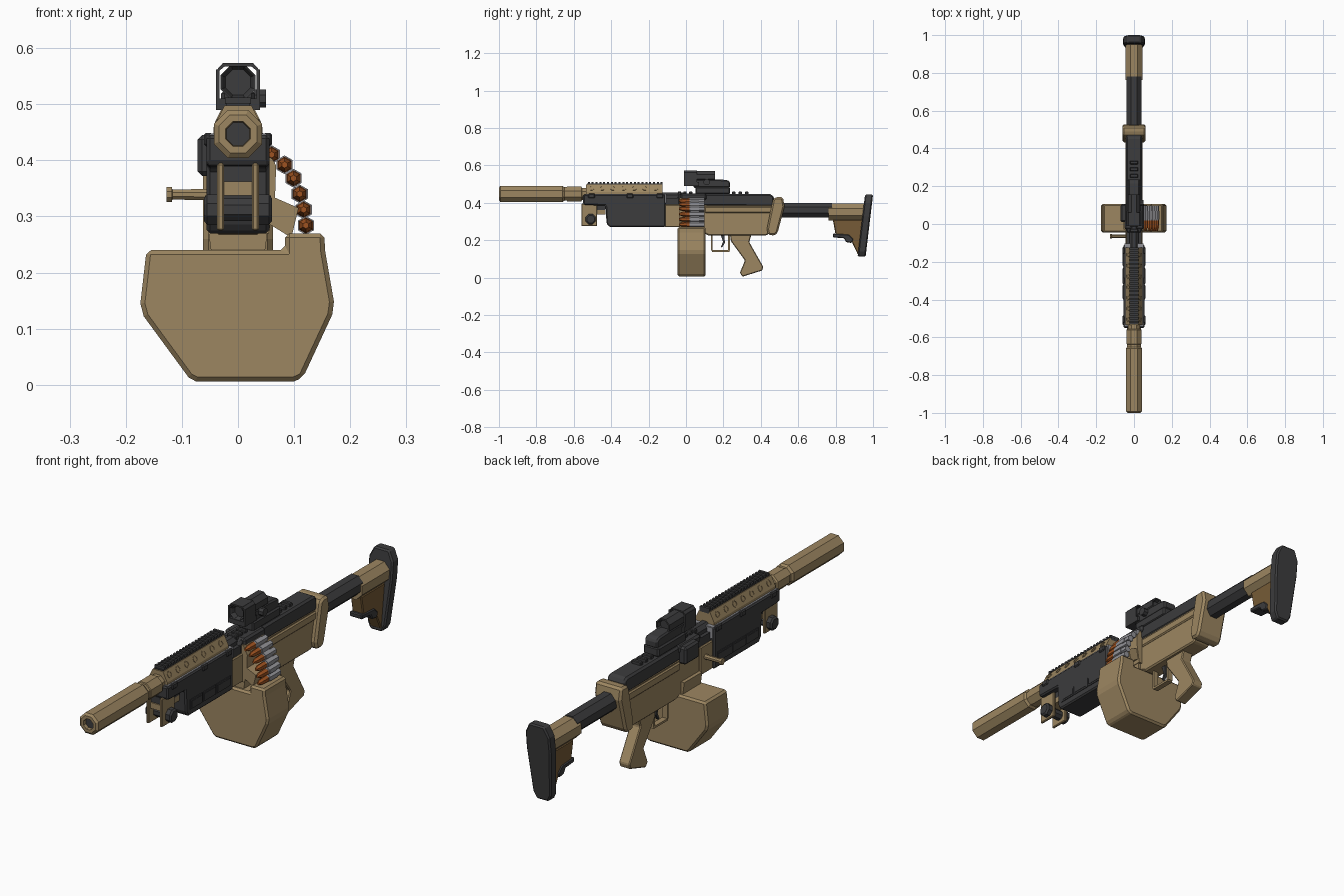
import bpy, bmesh, math
from mathutils import Vector


def material(name, rgb):
    m = bpy.data.materials.new(name)
    m.diffuse_color = (*rgb, 1)
    return m


TAN = material("tan", (0.335, 0.24, 0.12))
DARK = material("dark grey", (0.045, 0.045, 0.047))
BROWN = material("brown", (0.18, 0.105, 0.038))
STEEL = material("steel grey", (0.29, 0.29, 0.31))
COPPER = material("copper", (0.34, 0.085, 0.015))


def finish(name, bm, mat, bevel=0.0):
    bmesh.ops.recalc_face_normals(bm, faces=bm.faces[:])
    me = bpy.data.meshes.new(name)
    bm.to_mesh(me)
    bm.free()
    me.materials.append(mat)
    ob = bpy.data.objects.new(name, me)
    bpy.context.collection.objects.link(ob)
    if bevel:
        b = ob.modifiers.new("chamfer", 'BEVEL')
        b.width, b.segments, b.limit_method = bevel, 1, 'ANGLE'
    return ob


def prism(name, pts, axis, lo, hi, mat, bevel=0.0):
    """Extrude a profile: (y,z) along x, or (x,z) along y."""
    put = (lambda p, t: (t, p[0], p[1])) if axis == 'x' else (lambda p, t: (p[0], t, p[1]))
    bm = bmesh.new()
    a = [bm.verts.new(put(p, lo)) for p in pts]
    b = [bm.verts.new(put(p, hi)) for p in pts]
    bm.faces.new(a)
    bm.faces.new(b)
    for i in range(len(pts)):
        j = (i + 1) % len(pts)
        bm.faces.new((a[i], a[j], b[j], b[i]))
    return finish(name, bm, mat, bevel)


def box(name, x, y, z, mat, bevel=0.0):
    return prism(name, [(y[0], z[0]), (y[1], z[0]), (y[1], z[1]), (y[0], z[1])], 'x', x[0], x[1], mat, bevel)


def lathe(name, rings, c, mat, n=8, axis='y'):
    """Faceted turned part from (position, apothem) rings; c = centre on the other two axes."""
    bm = bmesh.new()
    loops = []
    for t, r in rings:
        r /= math.cos(math.pi / n)
        ring = []
        for i in range(n):
            a = (i + 0.5) * 2 * math.pi / n
            u, v = c[0] + r * math.cos(a), c[1] + r * math.sin(a)
            ring.append(bm.verts.new((u, t, v) if axis == 'y' else (t, u, v)))
        loops.append(ring)
    for a, b in zip(loops, loops[1:]):
        for i in range(n):
            j = (i + 1) % n
            bm.faces.new((a[i], a[j], b[j], b[i]))
    bm.faces.new(loops[0])
    bm.faces.new(loops[-1])
    return finish(name, bm, mat)


def mirrored(pts):
    return pts + [(-x, z) for x, z in reversed(pts)]


# Muzzle and barrel
BZ = 0.447
lathe("suppressor", [(-0.975, 0.02), (-1.0, 0.022), (-1.0, 0.034), (-0.992, 0.043), (-0.66, 0.043), (-0.65, 0.036),
                     (-0.635, 0.036)], (0, BZ), TAN)
lathe("muzzle_bore", [(-0.985, 0.0205), (-0.97, 0.0205)], (0, BZ), DARK)
lathe("barrel_collar", [(-0.64, 0.033), (-0.635, 0.039), (-0.56, 0.039), (-0.555, 0.033), (-0.53, 0.033)], (0, BZ), TAN)
lathe("barrel", [(-0.55, 0.025), (0, 0.025)], (0, 0.43), DARK)

# Handguard
prism("handguard", [(-0.55, 0.445), (-0.55, 0.395), (-0.54, 0.388), (-0.43, 0.385), (-0.425, 0.29), (-0.41, 0.27),
                    (-0.11, 0.27), (-0.11, 0.445)], 'x', -0.056, 0.056, DARK, 0.006)
box("handguard_deck", (-0.051, 0.051), (-0.54, -0.108), (0.438, 0.4475), STEEL)
prism("upper_handguard", mirrored([(0.044, 0.43), (0.044, 0.458), (0.024, 0.498)]), 'y', -0.535, -0.125, TAN)
box("top_rail", (-0.021, 0.021), (-0.53, -0.125), (0.49, 0.502), DARK)
for i in range(20):
    y = -0.525 + i * 0.0205
    box("rail_tooth", (-0.023, 0.023), (y, y + 0.011), (0.50, 0.512), DARK)
for s in (-1, 1):
    for i in range(7):
        hole = lathe("vent_hole", [(-0.002, 0.013), (0.002, 0.013), (0.002, 0.009), (0, 0.009)], (0, 0), TAN)
        hole.rotation_mode = 'QUATERNION'
        hole.rotation_quaternion = Vector((s * 0.04, 0, 0.02)).to_track_quat('Y', 'Z')
        hole.location = (s * 0.034, -0.505 + i * 0.057, 0.478)
    for y in (-0.505, -0.30, -0.14):
        box("side_clip", sorted((s * 0.045, s * 0.061)), (y - 0.018, y + 0.018), (0.425, 0.449), DARK, 0.004)
    for a, b in ((-0.395, -0.325), (-0.31, -0.235), (-0.22, -0.135)):
        box("handguard_frame", sorted((s * 0.05, s * 0.059)), (a - 0.005, b + 0.005), (0.297, 0.337), DARK)
        box("handguard_slot", sorted((s * 0.05, s * 0.0605)), (a, b), (0.304, 0.33), DARK)
    # Folded bipod mount
    box("bipod_leg", sorted((s * 0.025, s * 0.037)), (-0.56, -0.475), (0.275, 0.395), TAN, 0.003)
    lathe("bipod_knob", [(s * 0.037, 0.027), (s * 0.055, 0.027), (s * 0.061, 0.02)], (-0.51, 0.312), DARK, 8, 'x')
box("bipod_block", (-0.027, 0.027), (-0.55, -0.43), (0.337, 0.362), TAN)
box("bipod_bracket", (-0.027, 0.027), (-0.545, -0.43), (0.36, 0.39), DARK)
lathe("bipod_axle", [(-0.03, 0.02), (0.03, 0.02)], (-0.51, 0.312), DARK, 8, 'x')

# Receiver
box("front_trunnion", (-0.046, 0.046), (-0.115, -0.03), (0.27, 0.39), TAN, 0.004)
box("trunnion_top", (-0.04, 0.04), (-0.125, -0.03), (0.385, 0.425), DARK)
box("trunnion_plate", (-0.051, 0.051), (-0.113, -0.104), (0.40, 0.446), STEEL)
prism("receiver", [(-0.04, 0.39), (-0.04, 0.27), (0.10, 0.235), (0.12, 0.225), (0.43, 0.225), (0.46, 0.25), (0.48, 0.39)],
      'x', -0.04, 0.04, TAN, 0.006)
box("receiver_ledge", (-0.046, 0.046), (0.10, 0.46), (0.345, 0.38), TAN, 0.005)
prism("feed_tray", [(0, 0.27), (0.055, 0.27), (0.066, 0.335), (0.068, 0.39), (0.05, 0.425), (0, 0.425)],
      'y', -0.035, 0.10, TAN)
prism("top_cover", [(-0.045, 0.385), (-0.045, 0.435), (-0.03, 0.446), (0.45, 0.446), (0.47, 0.435), (0.47, 0.38)],
      'x', -0.042, 0.042, DARK, 0.008)
box("feed_cover", (-0.05, 0.052), (-0.03, 0.11), (0.415, 0.449), DARK, 0.008)
box("feed_exit", (-0.072, -0.035), (0.01, 0.105), (0.372, 0.445), DARK, 0.008)
for y in (-0.035, -0.005, 0.025, 0.255, 0.29, 0.325):
    box("cover_rib", (-0.022, 0.022), (y - 0.009, y + 0.009), (0.44, 0.46), DARK, 0.003)
prism("rear_cap", [(0.465, 0.42), (0.48, 0.43), (0.518, 0.43), (0.527, 0.38), (0.49, 0.24), (0.475, 0.225), (0.44, 0.228),
                   (0.432, 0.26)], 'x', -0.062, 0.062, TAN, 0.013)
lathe("charging_handle", [(-0.04, 0.01), (-0.117, 0.009), (-0.118, 0.013), (-0.127, 0.013)], (-0.065, 0.339), TAN, 8, 'x')

# Ammunition box and belt
prism("ammo_box", [(-0.163, 0.24), (-0.174, 0.145), (-0.168, 0.122), (-0.088, 0.013), (-0.075, 0.006), (0.1, 0.006),
                   (0.116, 0.013), (0.168, 0.125), (0.171, 0.148), (0.155, 0.24), (0.154, 0.27), (0.084, 0.27),
                   (0.084, 0.24)], 'y', -0.045, 0.105, TAN, 0.008)
prism("box_neck", mirrored([(0.047, 0.23), (0.055, 0.29)]), 'y', -0.03, 0.09, TAN)
prism("belt_ramp", [(0.05, 0.29), (0.095, 0.262), (0.108, 0.315), (0.06, 0.336)], 'y', -0.035, 0.095, TAN)
for x, z in ((0.06, 0.41), (0.083, 0.392), (0.099, 0.368), (0.11, 0.34), (0.117, 0.312), (0.121, 0.284)):
    lathe("cartridge_case", [(0.018, 0.0125), (0.098, 0.0125)], (x, z), STEEL, 6)
    lathe("belt_link", [(0.025, 0.0145), (0.07, 0.0145)], (x, z), STEEL, 6)
    lathe("bullet_tip", [(-0.038, 0.005), (-0.018, 0.011), (0.02, 0.0125)], (x, z), COPPER, 6)

# Grip and trigger
prism("grip", [(0.235, 0.23), (0.24, 0.195), (0.315, 0.092), (0.288, 0.025), (0.302, 0.005), (0.408, 0.038), (0.413, 0.058),
               (0.338, 0.19), (0.35, 0.23)], 'x', -0.025, 0.025, TAN, 0.004)
box("guard_front", (-0.012, 0.012), (0.133, 0.142), (0.145, 0.23), TAN)
box("guard_bottom", (-0.012, 0.012), (0.138, 0.232), (0.138, 0.147), TAN)
box("guard_rear", (-0.012, 0.012), (0.225, 0.234), (0.145, 0.23), TAN)
prism("trigger", [(0.185, 0.23), (0.205, 0.23), (0.208, 0.185), (0.192, 0.16), (0.186, 0.164), (0.198, 0.19)],
      'x', -0.006, 0.006, DARK)

# Stock
lathe("buffer_tube", [(0.49, 0.039), (0.78, 0.039)], (0, 0.361), DARK)
lathe("stock_body", [(0.762, 0.045), (0.955, 0.045)], (0, 0.35), TAN)
prism("stock_lower", [(0.785, 0.31), (0.945, 0.31), (0.94, 0.118), (0.918, 0.125), (0.88, 0.205), (0.80, 0.228)],
      'x', -0.026, 0.026, BROWN, 0.004)
prism("stock_latch", [(0.785, 0.235), (0.785, 0.215), (0.845, 0.21), (0.855, 0.19), (0.885, 0.185), (0.895, 0.205),
                      (0.87, 0.23)], 'x', -0.03, 0.03, DARK, 0.004)
pad = prism("butt_pad", mirrored([(0.028, 0.112), (0.042, 0.14), (0.057, 0.33), (0.056, 0.40), (0.035, 0.443)]),
            'y', 0.957, 1.0, DARK, 0.006)
for v in pad.data.vertices:
    v.co.y += 0.12 * (v.co.z - 0.443)

# Optic
box("optic_clamp", (-0.036, 0.036), (0.05, 0.235), (0.445, 0.485), DARK, 0.006)
prism("optic_body", [(0.04, 0.48), (0.235, 0.48), (0.235, 0.512), (0.22, 0.522), (0.165, 0.525), (0.04, 0.525)],
      'x', -0.03, 0.03, DARK, 0.006)
lathe("optic_tube", [(0.02, 0.02), (-0.005, 0.028), (-0.008, 0.031), (0.155, 0.031), (0.155, 0.025), (0.14, 0.02)],
      (0, 0.539), DARK)
lathe("optic_lens", [(0.012, 0.024), (0.135, 0.021)], (0, 0.539), DARK)
for s in (-1, 1):
    box("hood_side", sorted((s * 0.033, s * 0.039)), (-0.01, 0.06), (0.495, 0.562), DARK)
    prism("hood_corner", [(s * 0.039, 0.56), (s * 0.033, 0.56), (s * 0.024, 0.567), (s * 0.027, 0.573)],
          'y', -0.01, 0.06, DARK)
box("hood_top", (-0.028, 0.028), (-0.01, 0.06), (0.567, 0.573), DARK)
box("hood_base", (-0.039, 0.039), (-0.01, 0.07), (0.49, 0.51), DARK)
lathe("optic_knob", [(0.028, 0.016), (0.05, 0.016)], (0.11, 0.51), DARK, 8, 'x')
